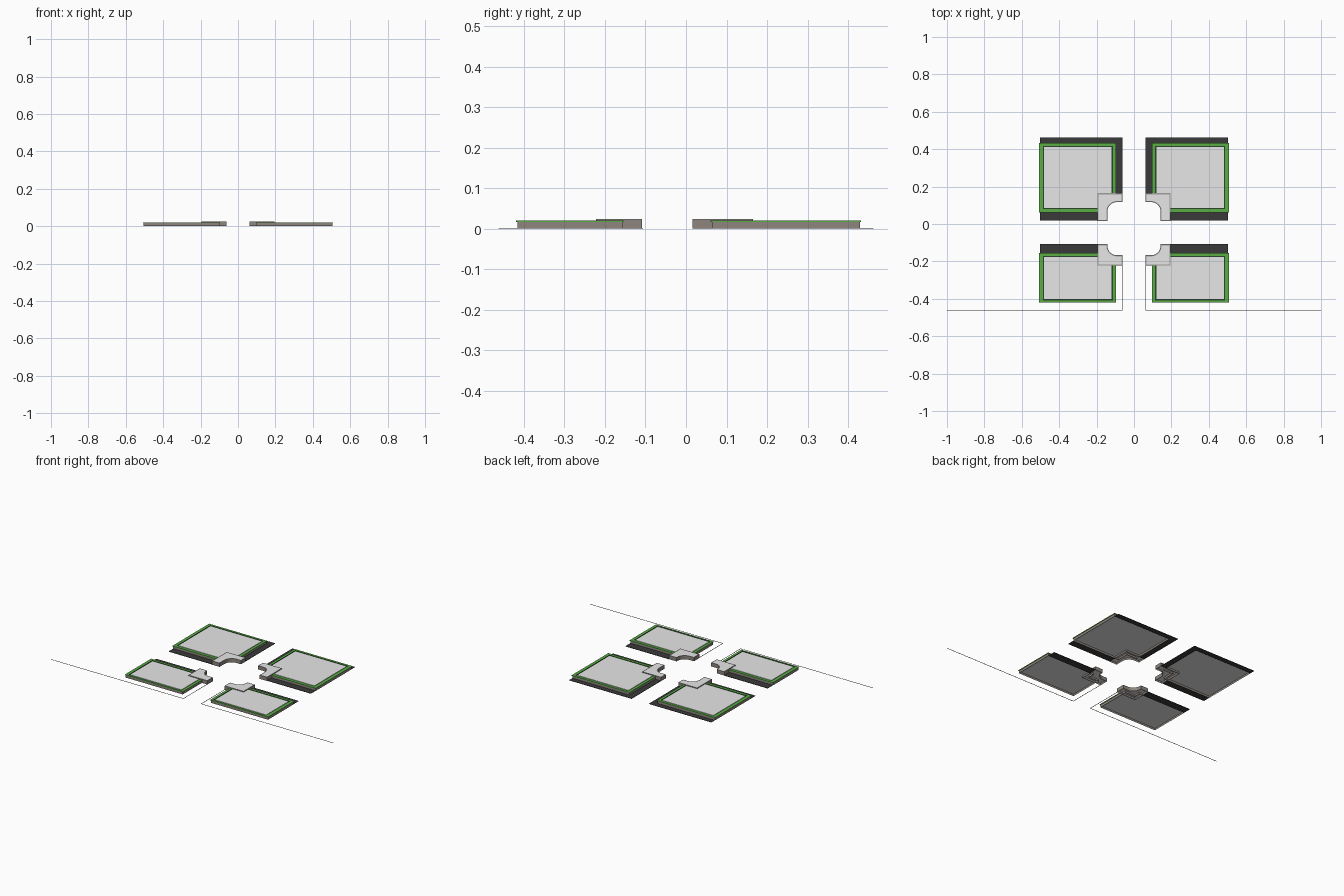
import bpy, bmesh, math

if "Cube" in bpy.data.objects:
    bpy.data.objects.remove(bpy.data.objects["Cube"])

def material(name, r, g, b):
    m = bpy.data.materials.new(name)
    m.diffuse_color = (r, g, b, 1)
    m.use_nodes = True
    m.node_tree.nodes["Principled BSDF"].inputs["Base Color"].default_value = m.diffuse_color
    return m

PAVING = material("light paving", 0.8, 0.8, 0.8)
GRASS = material("grass green", 0.1, 0.42, 0.06)
ASPHALT = material("dark asphalt", 0.042, 0.042, 0.042)
KERB = material("kerb stone", 0.275, 0.238, 0.212)
RIM = material("grey kerb rim", 0.36, 0.35, 0.34)
GAP = material("dark green edging", 0.025, 0.055, 0.025)

def loft(name, loops, mat, cap=False, side=1, base=False):
    """Join stacked (outline, height) loops; side=-1 mirrors across x=0."""
    bm = bmesh.new()
    rings = []
    for pts, z in loops:
        pts = [(x * side, y) for x, y in pts]
        area = sum(a[0] * b[1] - b[0] * a[1] for a, b in zip(pts, pts[1:] + pts[:1]))
        if area < 0:
            pts.reverse()
        rings.append([bm.verts.new((x, y, z)) for x, y in pts])
    for lo, hi in zip(rings, rings[1:]):
        n = len(lo)
        for i in range(n):
            j = (i + 1) % n
            bm.faces.new((lo[i], lo[j], hi[j], hi[i]))
    if base:
        bm.faces.new(rings[0][::-1])
    if cap:
        bm.faces.new(rings[-1])
    me = bpy.data.meshes.new(name)
    bm.to_mesh(me)
    bm.free()
    me.materials.append(mat)
    ob = bpy.data.objects.new(name, me)
    bpy.context.collection.objects.link(ob)
    return ob

def rect(x0, x1, y0, y1):
    return [(x0, y0), (x1, y0), (x1, y1), (x0, y1)]

def notched(r, d, nx, ny):
    """Rectangle grown by d, with the crossing-side corner cut out at (nx, ny)."""
    x0, x1, y0, y1 = r[0] - d, r[1] + d, r[2] - d, r[3] + d
    near, far = (y0, y1) if ny > 0 else (y1, y0)
    return [(nx, near), (x1, near), (x1, far), (x0, far), (x0, ny), (nx, ny)]

def slab(name, r, h, mat, side):
    loft(name, [(rect(*r), 0), (rect(*r), h)], mat, True, side, True)

def block(label, outer, paved, ny, side):
    o, v = notched(outer, 0, 0.17, ny), notched(outer, 0.003, 0.17, ny)
    g, p = notched(paved, 0.006, 0.17, ny), notched(paved, 0, 0.17, ny)
    loft(label + "_kerb", [(o, 0), (o, 0.016)], KERB, side=side)
    loft(label + "_underside", [(o, 0.012)], PAVING, side=side, base=True)
    loft(label + "_verge", [(o, 0.016), (v, 0.016), (v, 0.02), (g, 0.02)], GRASS, side=side)
    loft(label + "_edging", [(g, 0.02), (g, 0.017), (p, 0.017)], GAP, side=side)
    loft(label + "_paving", [(p, 0.017), (p, 0.0195)], PAVING, True, side)

def corner(label, y_open, y_arm, y_far, side):
    """L-shaped pavement corner with a rounded kerb facing the crossing."""
    up = 1 if y_far > y_open else -1
    cx, cy = 0.092, y_arm - up * 0.05

    def outline(d):
        r = 0.05 + d
        arc = [(cx + r * math.sin(t), cy + up * r * math.cos(t))
               for t in (math.pi / 2 * i / 8 for i in range(9))]
        return ([(0.061 + d, y_arm + up * d)] + arc +
                [(0.142 + d, y_open + up * d), (0.195 - d, y_open + up * d),
                 (0.195 - d, y_far - up * d), (0.061 + d, y_far - up * d)])

    out, inner = outline(0), outline(0.006)
    loft(label + "_base", [(out, 0), (out, 0.021)], KERB, side=side)
    loft(label + "_underside", [(out, 0.012)], PAVING, side=side, base=True)
    loft(label + "_rim", [(out, 0.021), (out, 0.024), (inner, 0.024)], RIM, side=side)
    loft(label + "_top", [(inner, 0.024)], PAVING, True, side)

for side, tag in ((1, "right"), (-1, "left")):
    # raised city blocks
    block("back_block_" + tag, (0.10, 0.504, 0.064, 0.429), (0.119, 0.481, 0.085, 0.411), 0.14, side)
    block("front_block_" + tag, (0.10, 0.504, -0.416, -0.157), (0.119, 0.481, -0.402, -0.176), -0.195, side)
    # rounded crossing corners
    corner("back_corner_" + tag, 0.016, 0.117, 0.165, side)
    corner("front_corner_" + tag, -0.108, -0.167, -0.222, side)
    # flat asphalt strips
    slab("back_strip_" + tag, (0.061, 0.503, 0.43, 0.4625), 0.002, ASPHALT, side)
    slab("inner_strip_" + tag, (0.061, 0.10, 0.165, 0.43), 0.002, ASPHALT, side)
    slab("middle_strip_" + tag, (0.195, 0.503, 0.018, 0.064), 0.002, ASPHALT, side)
    slab("front_strip_" + tag, (0.195, 0.503, -0.157, -0.106), 0.002, ASPHALT, side)
    # hairline kerbs around the front
    slab("front_kerb_line_" + tag, (0.062, 1.0, -0.4625, -0.4605), 0.002, KERB, side)
    slab("side_kerb_line_" + tag, (0.062, 0.064, -0.4605, -0.22), 0.002, KERB, side)
